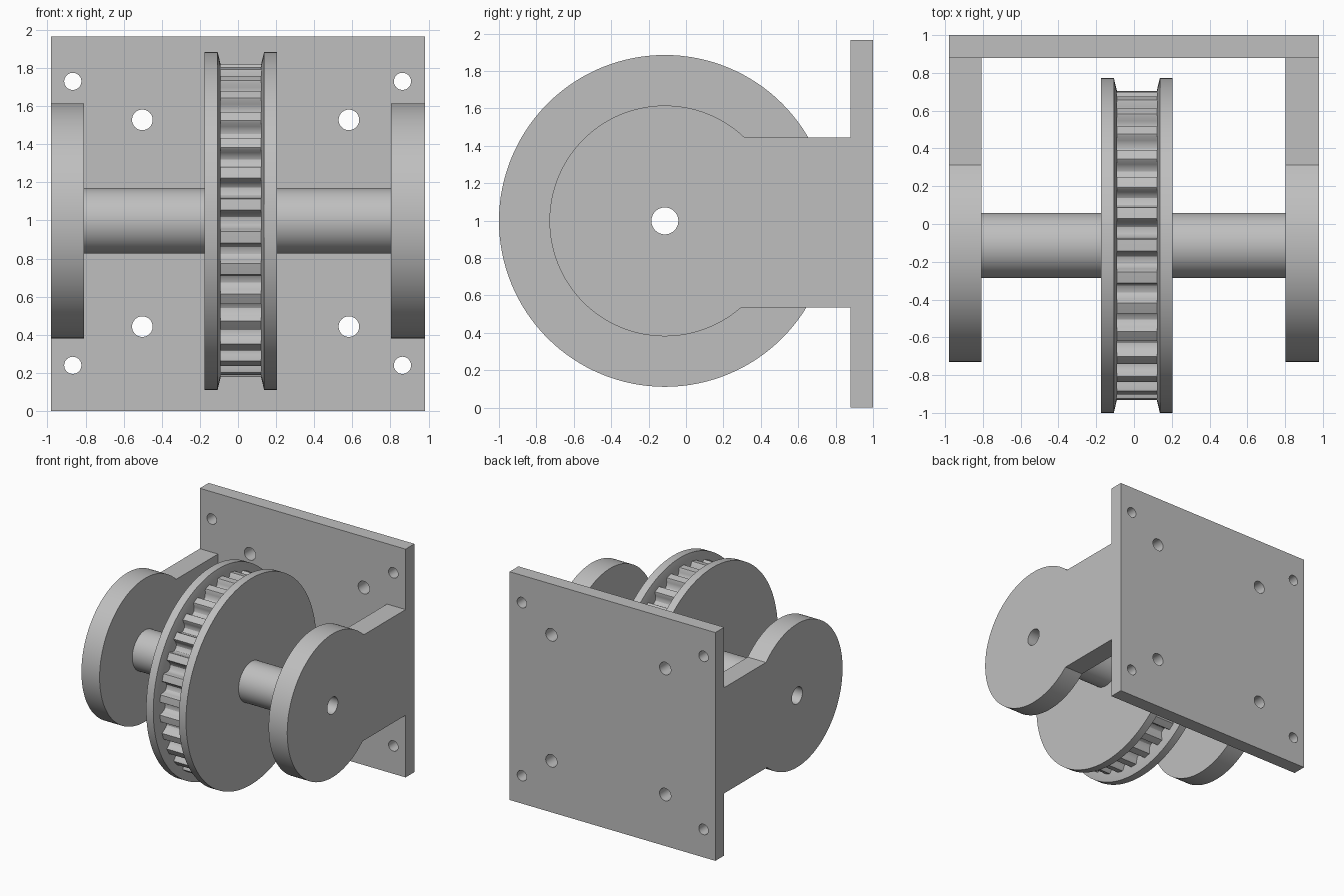
import bpy, bmesh
from math import sin, cos, pi, radians, asin
from mathutils import Vector

cube = bpy.data.objects.get("Cube")
if cube:
    bpy.data.objects.remove(cube)

grey = bpy.data.materials.new("plain grey")
grey.use_nodes = True
colour = (0.52, 0.52, 0.52, 1)
grey.diffuse_color = colour
grey.node_tree.nodes["Principled BSDF"].inputs["Base Color"].default_value = colour

AXLE_Y, AXLE_Z = -0.113, 0.998
BORE = 0.072


def finish(name, bm):
    bmesh.ops.recalc_face_normals(bm, faces=bm.faces[:])
    mesh = bpy.data.meshes.new(name)
    bm.to_mesh(mesh)
    bm.free()
    mesh.materials.append(grey)
    mesh.shade_smooth()
    mesh.set_sharp_from_angle(angle=radians(30))
    obj = bpy.data.objects.new(name, mesh)
    bpy.context.collection.objects.link(obj)
    return obj


def circle(u, v, r, n=48):
    return [(u + r * cos(2 * pi * i / n), v + r * sin(2 * pi * i / n)) for i in range(n)]


def slab(name, loops, axis, start, end):
    """Fill an outline with holes and extrude it along the x or y axis."""
    bm = bmesh.new()
    for loop in loops:
        vs = [bm.verts.new((start, u, v) if axis == "x" else (u, start, v)) for u, v in loop]
        for i, v in enumerate(vs):
            bm.edges.new((vs[i - 1], v))
    direction = Vector((1, 0, 0)) if axis == "x" else Vector((0, 1, 0))
    bmesh.ops.triangle_fill(bm, edges=bm.edges[:], use_beauty=True, normal=direction)
    new = bmesh.ops.extrude_face_region(bm, geom=bm.faces[:], use_keep_orig=True)["geom"]
    bmesh.ops.translate(bm, vec=direction * (end - start),
                        verts=[g for g in new if isinstance(g, bmesh.types.BMVert)])
    return finish(name, bm)


def lathe(name, profile, steps=128):
    """Turn a closed (x, radius) profile around the axle."""
    bm = bmesh.new()
    rings = []
    for i in range(steps):
        a = 2 * pi * i / steps
        rings.append([bm.verts.new((x, AXLE_Y + r * cos(a), AXLE_Z + r * sin(a)))
                      for x, r in profile])
    for i in range(steps):
        for j in range(len(profile)):
            bm.faces.new((rings[i - 1][j - 1], rings[i - 1][j], rings[i][j], rings[i][j - 1]))
    return finish(name, bm)


# Back plate with corner and inner screw holes
W = 0.98
plate = [[(-W, 0), (W, 0), (W, 1.965), (-W, 1.965)]]
plate += [circle(x, z, 0.045) for x in (-0.867, 0.863) for z in (0.24, 1.73)]
plate += [circle(x, z, 0.054) for x in (-0.502, 0.582) for z in (0.443, 1.528)]
slab("back_plate", plate, "y", 0.88, 1.0)

# Side brackets: round bearing end running into a straight arm
R, TOP, BOTTOM = 0.617, 1.445, 0.535
a0 = asin((TOP - AXLE_Z) / R)
a1 = 2 * pi + asin((BOTTOM - AXLE_Z) / R)
outline = [(0.88, BOTTOM), (0.88, TOP)]
for i in range(97):
    a = a0 + (a1 - a0) * i / 96
    outline.append((AXLE_Y + R * cos(a), AXLE_Z + R * sin(a)))
for side, x0, x1 in (("right", -W, -0.807), ("left", 0.803, W)):
    slab(side + "_bracket", [outline, circle(AXLE_Y, AXLE_Z, BORE)], "x", x0, x1)

# Spindle: hollow shaft, two bevelled flanges and the core between them
MID = 0.015
half = [(0.19, 0.172), (0.19, 0.887), (0.122, 0.887), (0.106, 0.82), (0.106, 0.735)]
profile = [(-0.807, BORE), (-0.807, 0.172)]
profile += [(MID - x, r) for x, r in half]
profile += [(MID + x, r) for x, r in reversed(half)]
profile += [(0.803, 0.172), (0.803, BORE)]
lathe("spindle", profile)

# Belt teeth: rounded grooves cut between narrow lands
TEETH = 30
groove = [(3.9, 0.82), (3.5, 0.81), (3.1, 0.785), (2.5, 0.763), (1.5, 0.75), (0, 0.746)]
cut = [(-d, r) for d, r in groove] + [(d, r) for d, r in reversed(groove[:-1])]
teeth = []
for i in range(TEETH):
    for d, r in cut + [(6, 0.82)]:
        a = 2 * pi * i / TEETH + radians(d)
        teeth.append((AXLE_Y + r * cos(a), AXLE_Z + r * sin(a)))
slab("belt_teeth", [teeth, circle(AXLE_Y, AXLE_Z, 0.73, 96)], "x", MID - 0.106, MID + 0.106)
